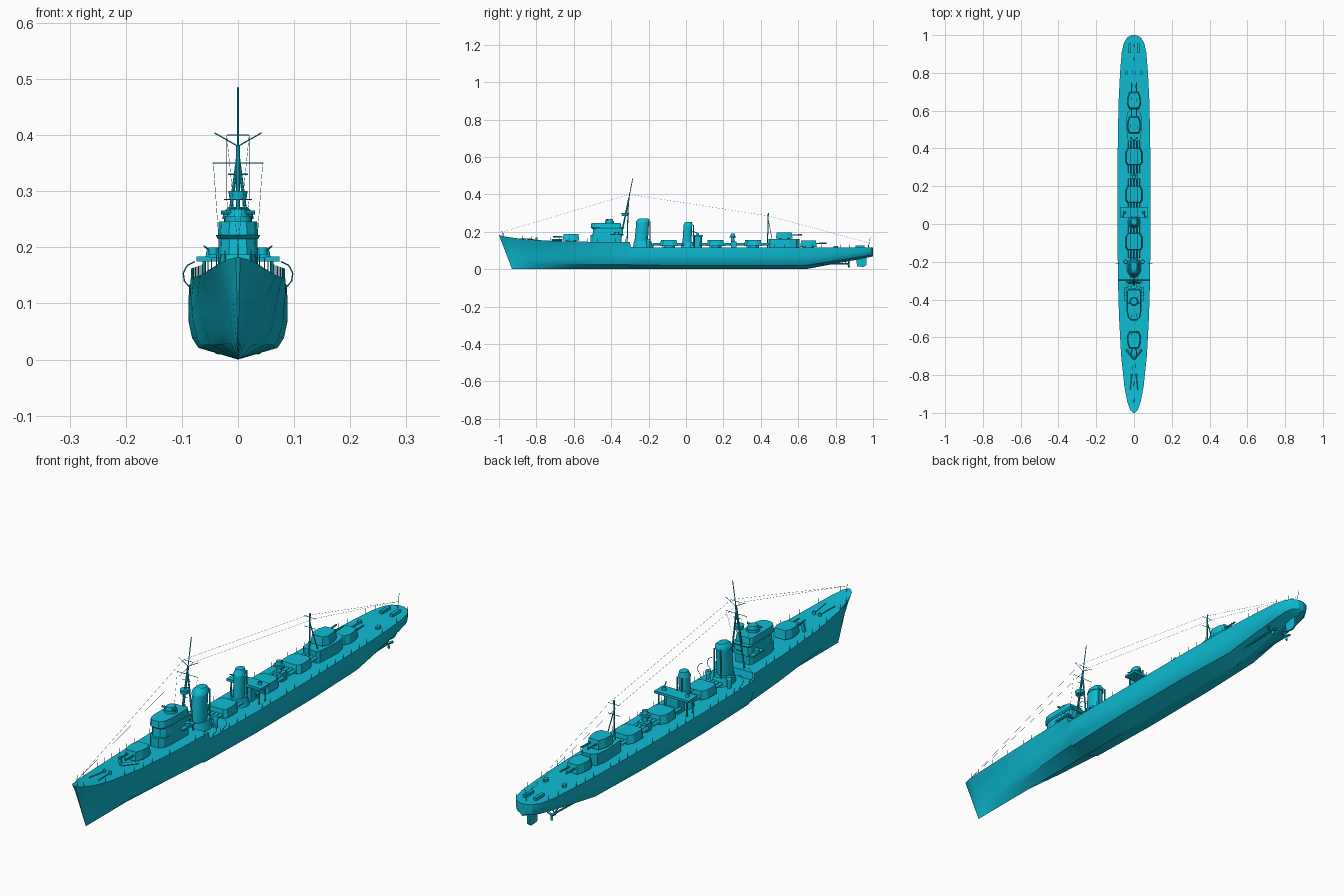
import bpy, bmesh, math
from mathutils import Vector

cube = bpy.data.objects.get("Cube")
if cube:
    bpy.data.objects.remove(cube, do_unlink=True)

paint = bpy.data.materials.new("turquoise paint")
paint.use_nodes = True
paint.diffuse_color = (0.004, 0.5, 0.65, 1)
paint.node_tree.nodes["Principled BSDF"].inputs["Base Color"].default_value = paint.diffuse_color


def finish(name, bm, smooth=None):
    bmesh.ops.recalc_face_normals(bm, faces=bm.faces)
    mesh = bpy.data.meshes.new(name)
    bm.to_mesh(mesh)
    bm.free()
    mesh.materials.append(paint)
    obj = bpy.data.objects.new(name, mesh)
    bpy.context.collection.objects.link(obj)
    if smooth:
        bpy.ops.object.select_all(action="DESELECT")
        obj.select_set(True)
        bpy.context.view_layer.objects.active = obj
        bpy.ops.object.shade_smooth_by_angle(angle=math.radians(smooth))
    return obj


def add_loft(bm, rings):
    rows = [[bm.verts.new(p) for p in ring] for ring in rings]
    for low, high in zip(rows, rows[1:]):
        for i in range(len(low)):
            j = (i + 1) % len(low)
            bm.faces.new((low[i], low[j], high[j], high[i]))
    bm.faces.new(rows[0])
    bm.faces.new(rows[-1])


def loft(name, rings, smooth=None):
    bm = bmesh.new()
    add_loft(bm, rings)
    return finish(name, bm, smooth)


def prism(name, half, z_low, z_high, y=0, facing=1, taper=1):
    """Solid from half a plan outline, mirrored across the centreline."""
    plan = half + [(-a, b) for a, b in reversed(half)]
    rings = [[(a * k, y + facing * b * k, z) for a, b in plan]
             for z, k in ((z_low, 1), (z_high, taper))]
    return loft(name, rings)


def box(name, x, y, z, sx, sy, sz):
    rings = [[(x + a * sx / 2, y + b * sy / 2, h) for a, b in ((-1, -1), (1, -1), (1, 1), (-1, 1))]
             for h in (z - sz / 2, z + sz / 2)]
    return loft(name, rings)


def column(name, x, rings, sides=20, smooth=40):
    """Upright rounded body from (y, z, half width, half length) rings."""
    turn = [math.tau * i / sides for i in range(sides)]
    return loft(name, [[(x + rx * math.cos(t), y + ry * math.sin(t), z) for t in turn]
                       for y, z, rx, ry in rings], smooth)


def rods(name, segments, radius, sides=4):
    bm = bmesh.new()
    for start, end in segments:
        start, end = Vector(start), Vector(end)
        turn = (end - start).to_track_quat("Z", "Y")
        ring = [turn @ Vector((radius * math.cos(math.tau * i / sides),
                               radius * math.sin(math.tau * i / sides), 0)) for i in range(sides)]
        add_loft(bm, [[start + p for p in ring], [end + p for p in ring]])
    return finish(name, bm, 40 if sides > 6 else None)


# Hull stations: y, half width, deck height, keel height, fullness
STATIONS = [
    (-1, .004, .182, 0, 0), (-.985, .02, .178, 0, 0), (-.94, .036, .17, 0, .05),
    (-.86, .051, .16, 0, .15), (-.7, .068, .15, 0, .4), (-.5, .079, .146, 0, .7),
    (-.3, .085, .144, 0, .9), (-.294, .085, .118, 0, .9), (0, .088, .115, 0, 1),
    (.35, .087, .115, 0, 1), (.64, .082, .115, 0, .9), (.8, .074, .115, .03, .9),
    (.91, .065, .115, .05, .9), (.96, .053, .115, .06, 1), (.988, .036, .115, .066, 1),
    (1, .012, .115, .067, 1)]
LEVELS = [0, .18, .33, .58, .8, 1]
FULL = [0, .8, .93, 1, 1, 1]
SHARP = [0, .15, .27, .45, .68, 1]

hull_rings = []
for y, width, deck, keel, full in STATIONS:
    rake = .07 * max(0, min(1, (-.6 - y) / .4))
    side = [(width * (s + (f - s) * full), y + rake * (1 - t), keel + (deck - keel) * t)
            for t, f, s in zip(LEVELS, FULL, SHARP)]
    hull_rings.append(side + [(-a, b, c) for a, b, c in reversed(side[1:])])
loft("hull", hull_rings, 25)


def deck_edge(y):
    for a, b in zip(STATIONS, STATIONS[1:]):
        if a[0] <= y <= b[0]:
            t = (y - a[0]) / (b[0] - a[0])
            return a[1] + (b[1] - a[1]) * t, a[2] + (b[2] - a[2]) * t


# Railing posts along both deck edges
posts = []
for i in range(40):
    y = -.975 + i * .05
    if y < .99:
        width, deck = deck_edge(y)
        for side in (-1, 1):
            posts.append(((side * width * .98, y, deck - .002), (side * width * .98, y, deck + .018)))
rods("railing_posts", posts, .0008)

# Twin gun turrets
TURRET = [(.024, .045), (.034, .015), (.036, -.02), (.026, -.045)]
for label, y, z, facing in (("front", -.615, .148, -1), ("rear_upper", .525, .158, 1),
                            ("rear_lower", .655, .113, 1)):
    column(label + "_turret_base", 0, [(y, z - .004, .03, .03), (y, z + .008, .03, .03)])
    prism(label + "_turret", TURRET, z + .006, z + .039, y, facing, .88)
    rods(label + "_gun_barrels", [((s * .013, y + facing * .035, z + .024),
                                   (s * .013, y + facing * .095, z + .026)) for s in (-1, 1)], .0035, 8)

# Breakwater and foredeck fittings
rods("breakwater", [((s * .04, -.665, .156), (0, -.715, .156)) for s in (-1, 1)], .006)
for s in (-1, 1):
    column("capstan", s * .012, [(-.8, .154, .006, .006), (-.8, .168, .005, .005)], 10)
    rods("anchor_chain", [((s * .012, -.8, .159), (s * .02, -.88, .164))], .002)

# Bridge tower
BRIDGE = [(.016, -.085), (.03, -.07), (.036, -.04), (.036, .07), (.03, .08)]
prism("bridge_base", BRIDGE, .14, .182, -.425)
prism("bridge_middle", BRIDGE, .18, .222, -.415, 1, .95)
prism("bridge_platform", BRIDGE, .215, .222, -.415, 1, 1.1)
prism("bridge_top", BRIDGE, .222, .246, -.425, 1, .95)
column("rangefinder_base", 0, [(-.41, .24, .024, .024), (-.41, .256, .024, .024)])
column("rangefinder", 0, [(-.41, .254, .02, .022), (-.41, .268, .016, .018)])
rods("rangefinder_arm", [((-.03, -.42, .262), (.03, -.42, .262))], .004, 8)
for s in (-1, 1):
    box("bridge_wing", s * .042, -.37, .185, .02, .07, .006)
    column("lookout_tub", s * .044, [(-.37, .186, .009, .011), (-.37, .2, .009, .011)], 12)

# Tripod foremast with yards
rods("foremast", [((0, -.355, .14), (0, -.305, .38))], .004, 8)
rods("foremast_legs", [((s * .03, -.315, .14), (0, -.308, .365)) for s in (-1, 1)], .003, 8)
rods("foremast_pole", [((0, -.307, .37), (0, -.285, .485))], .002)
column("mast_lookout", 0, [(-.325, .285, .015, .018), (-.325, .3, .017, .02)], 12)
rods("foremast_yards", [((-.045, -.308, .35), (.045, -.308, .35)), ((-.02, -.303, .4), (.02, -.303, .4)),
                        ((0, -.305, .38), (.042, -.303, .404)), ((0, -.305, .38), (-.042, -.303, .404)),
                        ((-.018, -.315, .33), (.018, -.315, .33))], .0011)
rods("mast_braces", [((-.012, -.325, z), (.012, -.325, z)) for z in (.2, .235, .27)], .0015)

# Funnels with raked caps and steam pipes
column("front_funnel_trunk", 0, [(-.23, .11, .04, .055), (-.232, .15, .03, .046)], 24)
column("front_funnel", 0, [(-.24, .14, .026, .036), (-.232, .25, .025, .034),
                           (-.231, .25, .028, .037), (-.228, .262, .026, .034), (-.225, .272, .016, .024)], 24)
column("rear_funnel_trunk", 0, [(.01, .11, .035, .04), (.01, .145, .024, .03)], 24)
column("rear_funnel", 0, [(.005, .14, .02, .024), (.01, .232, .019, .023),
                          (.01, .232, .022, .026), (.013, .252, .015, .019)], 24)
for s in (-1, 1):
    rods("steam_pipe", [((s * .014, -.193, .12), (s * .014, -.193, .255)),
                        ((s * .01, .04, .12), (s * .01, .04, .235))], .003, 8)
    column("ventilator", s * .045, [(-.2, .112, .008, .008), (-.2, .15, .008, .008),
                                    (-.2, .15, .012, .012), (-.2, .16, .009, .009)], 12)

# Gun platform behind the rear funnel
box("gun_platform", 0, .062, .179, .148, .056, .009)
rods("platform_posts", [((s * .06, y, .112), (s * .06, y, .178)) for s in (-1, 1) for y in (.045, .08)], .003, 8)
box("platform_house", 0, .065, .146, .05, .04, .064)
for s in (-1, 1):
    column("light_gun_base", s * .05, [(.062, .182, .008, .008), (.062, .194, .006, .006)], 10)
    rods("light_gun", [((s * .05, .062, .193), (s * .06, .035, .202))], .002)

# Shielded torpedo mounts with four tubes each
SHIELD = [(.034, -.05), (.045, -.035), (.045, .02), (.032, .045)]
for label, y in (("front", -.09), ("middle", .16), ("rear", .36)):
    column(label + "_torpedo_base", 0, [(y, .11, .03, .03), (y, .126, .03, .03)])
    prism(label + "_torpedo_shield", SHIELD, .124, .155, y, 1, .88)
    rods(label + "_torpedo_tubes", [((x, y - .09, .134), (x, y + .08, .134))
                                    for x in (-.024, -.008, .008, .024)], .007, 10)

# Searchlight tower
box("searchlight_house", 0, .255, .13, .04, .03, .036)
column("searchlight_tower", 0, [(.25, .12, .01, .01), (.25, .168, .009, .009),
                                (.25, .168, .02, .018), (.25, .176, .02, .018)], 14)
column("searchlight", 0, [(.25, .175, .012, .012), (.25, .19, .01, .01)], 12)

# Aft deckhouse and mainmast
prism("aft_deckhouse", [(.026, -.08), (.036, -.07), (.042, .03), (.034, .07), (.015, .088)], .11, .16, .52)
rods("mainmast", [((0, .435, .11), (0, .44, .3))], .0028, 8)
rods("mainmast_legs", [((s * .02, .462, .15), (0, .441, .26)) for s in (-1, 1)], .002)
rods("mainmast_yards", [((-.025, .44, z), (.025, .44, z)) for z in (.245, .285)], .0011)

# Boat davits
for s in (-1, 1):
    for y in (-.27, -.21):
        path = [(s * (.072 + .026 * math.sin(a)), y, .15 + .025 * math.cos(a))
                for a in (2.6, 2, 1.4, .8, .2)]
        path.insert(0, (s * .08, y, .112))
        rods("boat_davit", list(zip(path, path[1:])), .0012)

# Quarterdeck fittings
for s in (-1, 1):
    box("stern_rack", s * .022, .93, .12, .012, .05, .012)
    column("deck_locker", s * .04, [(.8, .113, .008, .012), (.8, .125, .008, .012)], 10)
rods("flagstaffs", [((0, -.98, .175), (0, -.985, .205)), ((0, .975, .113), (0, .985, .17))], .001)

# Rudder, shafts and propellers
rudder = [(.91, .055), (.965, .06), (.965, .022), (.95, .012), (.915, .015)]
loft("rudder", [[(x, y, z) for y, z in rudder] for x in (-.004, .004)])
rods("rudder_stock", [((0, .935, .04), (0, .935, .075))], .004, 8)
for s in (-1, 1):
    x = s * .035
    rods("propeller_shaft", [((x, .62, .024), (x, .875, .03))], .0035, 8)
    rods("shaft_struts", [((x, .855, .03), (x + d, .85, .055)) for d in (-.014, .014)], .0025)
    blades = [(math.cos(a), math.sin(a)) for a in (.5, 2.6, 4.7)]
    rods("propeller", [((x, .868, .03), (x + .02 * c, .872, .03 + .02 * d)) for c, d in blades], .005)

# Rigging wires
wires = []
for s in (-1, 1):
    wires += [((0, -.98, .2), (s * .02, -.303, .4)), ((s * .02, -.303, .4), (s * .02, .44, .285)),
              ((s * .02, .44, .285), (0, .98, .14)), ((s * .044, -.308, .35), (s * .035, -.34, .225))]
rods("rigging", wires, .0004, 3)
